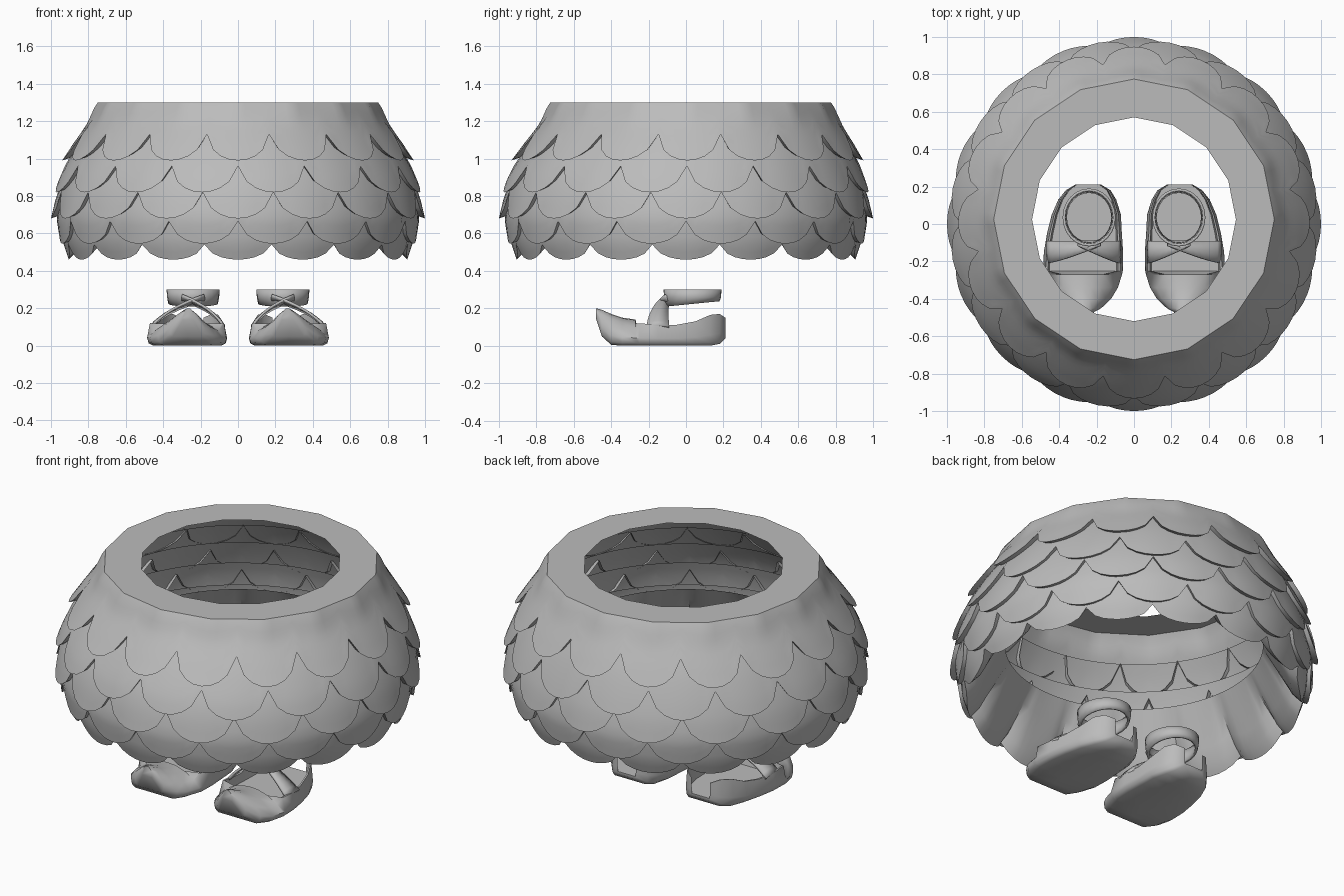
import bpy, bmesh, math

if "Cube" in bpy.data.objects:
    bpy.data.objects.remove(bpy.data.objects["Cube"])

grey = bpy.data.materials.new("soft grey")
grey.diffuse_color = (0.5, 0.5, 0.5, 1)
grey.use_nodes = True
grey.node_tree.nodes["Principled BSDF"].inputs["Base Color"].default_value = grey.diffuse_color


def finish(name, verts, faces, angle=40):
    me = bpy.data.meshes.new(name)
    me.from_pydata(verts, [], faces)
    bm = bmesh.new()
    bm.from_mesh(me)
    bmesh.ops.remove_doubles(bm, verts=bm.verts, dist=0.0005)
    bmesh.ops.recalc_face_normals(bm, faces=bm.faces)
    bm.to_mesh(me)
    bm.free()
    ob = bpy.data.objects.new(name, me)
    bpy.context.collection.objects.link(ob)
    me.materials.append(grey)
    bpy.ops.object.select_all(action='DESELECT')
    ob.select_set(True)
    bpy.context.view_layer.objects.active = ob
    bpy.ops.object.shade_smooth_by_angle(angle=math.radians(angle))
    return ob


def loft(rings, closed=True):
    n = len(rings[0])
    verts = [v for r in rings for v in r]
    faces = []
    for i in range(len(rings) - 1):
        for j in range(n if closed else n - 1):
            k = (j + 1) % n
            faces.append((i * n + j, i * n + k, (i + 1) * n + k, (i + 1) * n + j))
    return verts, faces


# --- skirt ---
PETALS, SEG = 16, 8
N = PETALS * SEG
PROFILE = [(0.46, 0.865), (0.55, 0.915), (0.68, 0.955), (0.8, 0.95), (0.9, 0.93),
           (1.0, 0.895), (1.08, 0.86), (1.18, 0.805), (1.28, 0.765), (1.3, 0.75)]


def body_radius(z):
    for (z0, r0), (z1, r1) in zip(PROFILE, PROFILE[1:]):
        if z <= z1:
            return r0 + (r1 - r0) * (z - z0) / (z1 - z0)
    return PROFILE[-1][1]


def point(j, r, z):
    # the waist sits slightly behind the hem
    a = 2 * math.pi * j / N - math.pi / 2
    shift = 0.025 * min(1, max(0, (z - 0.9) / 0.3))
    return (r * math.cos(a), r * math.sin(a) + shift, z)


def facet(j):
    # sixteen-sided waist with corners at the petal centres
    d = abs((j + SEG / 2) % SEG - SEG / 2) / SEG * 2 * math.pi / PETALS
    half = math.pi / PETALS
    return math.cos(half) / math.cos(half - d)


def petal_row(name, tip, rise, top, bulge, offset, hem=False, waist=False):
    def across(j):
        return ((j + offset + SEG / 2) % SEG - SEG / 2) / (SEG / 2)

    def edge(j):
        return tip + rise * (1 - math.sqrt(max(0, 1 - 0.96 * across(j) ** 2))) / 0.8

    def edge_radius(j):
        return body_radius(edge(j)) + bulge * (1 - 0.6 * across(j) ** 2)

    rings = []
    if hem:
        # smooth inner lining rising from the hem
        for t in (1, 0.66, 0.33, 0.1):
            rings.append([point(j, (edge_radius(j) - 0.03) * (1 - t) + 0.7 * t,
                                (edge(j) + 0.015) * (1 - t) + 0.82 * t) for j in range(N)])
    else:
        # petal edge folded back under the row
        rings.append([point(j, edge_radius(j) - 0.06, edge(j) + 0.02) for j in range(N)])
    steps = 10 if waist else 7
    for i in range(steps + 1):
        t = i / steps
        ring = []
        for j in range(N):
            z = edge(j) + (top - edge(j)) * t
            p = across(j)
            fade = (1 - t) ** (2 if waist else 1)
            r = body_radius(z) + bulge * fade * (1 - 0.6 * p * p)
            if waist:
                f = min(1, max(0, (z - 1.15) / 0.13))
                r *= 1 + (facet(j) - 1) * f
            else:
                r -= 0.022 * t
            ring.append(point(j, r, z))
        rings.append(ring)
    if waist:
        # flat rim around the waist hole
        rings.append([point(j, 0.545 * facet(j), 1.3) for j in range(N)])
    finish(name, *loft(rings))


petal_row("hem_petals", 0.46, 0.08, 0.74, 0.04, 0, hem=True)
petal_row("lower_petals", 0.545, 0.12, 0.88, 0.044, SEG // 2)
petal_row("middle_petals", 0.68, 0.14, 1.02, 0.045, 0)
petal_row("upper_petals", 0.82, 0.14, 1.15, 0.042, SEG // 2)
petal_row("waist_petals", 0.99, 0.14, 1.3, 0.042, 0, waist=True)

# --- shoes: y, centre x, half width, bottom z, rim or top z, covered toe ---
SECTIONS = [(0.21, 0.245, 0.07, 0.04, 0.15, 0), (0.18, 0.245, 0.12, 0.01, 0.17, 0),
            (0.13, 0.25, 0.155, 0, 0.165, 0), (0.05, 0.255, 0.185, 0, 0.13, 0),
            (-0.05, 0.265, 0.2, 0, 0.112, 0), (-0.15, 0.27, 0.212, 0, 0.112, 0),
            (-0.25, 0.273, 0.213, 0, 0.12, 0), (-0.27, 0.275, 0.211, 0, 0.14, 1),
            (-0.34, 0.278, 0.192, 0, 0.15, 1), (-0.4, 0.275, 0.153, 0.005, 0.17, 1),
            (-0.45, 0.27, 0.095, 0.05, 0.192, 1), (-0.48, 0.265, 0.035, 0.14, 0.2, 1)]


def section(y, cx, w, z0, top, covered):
    h = top - z0
    if covered:
        half = [(0.82, z0), (0.96, z0 + 0.1 * h), (1, z0 + 0.3 * h), (0.82, z0 + 0.58 * h),
                (0.52, z0 + 0.84 * h), (0.25, z0 + 0.97 * h)]
    else:
        half = [(0.85, z0), (0.96, z0 + 0.1 * h), (1, z0 + 0.35 * h), (0.93, top),
                (0.88, top), (0.84, 0.055)]
    mid = top if covered else 0.055
    pts = [(0, z0)] + half + [(0, mid)] + [(-x, z) for x, z in reversed(half)]
    return [(cx + x * w, y, z) for x, z in pts]


def mirror(verts, s):
    return [(s * x, y, z) for x, y, z in verts]


def thicken(ob, amount):
    mod = ob.modifiers.new("thickness", 'SOLIDIFY')
    mod.thickness = amount
    mod.offset = 0


def bezier(a, b, c, t):
    return tuple((1 - t) ** 2 * p + 2 * t * (1 - t) * q + t * t * r for p, q, r in zip(a, b, c))


for s, side in ((1, "right"), (-1, "left")):
    rings = [section(*q) for q in SECTIONS]
    n = len(rings[0])
    verts, faces = loft(rings)
    faces += [tuple(range(n)), tuple(range(len(verts) - n, len(verts)))]
    finish(side + "_shoe", mirror(verts, s), faces, 50)

    # ankle band
    rings = []
    for z, k in ((0.225, 0.93), (0.26, 0.98), (0.3, 1.0)):
        rings.append([(0.24 + 0.135 * k * math.cos(a), 0.035 + 0.148 * k * math.sin(a),
                       z + (0.015 * math.sin(a) if z < 0.25 else 0))
                      for a in [2 * math.pi * i / 24 for i in range(24)]])
    verts, faces = loft(rings)
    thicken(finish(side + "_ankle_band", mirror(verts, s), faces), 0.014)

    # crossed straps rising from the sides to the front of the band
    for name, x, mid, end in (("inner", 0.075, 0.13, 0.3), ("outer", 0.465, 0.38, 0.18)):
        rows = []
        for i in range(9):
            t = i / 8
            front = bezier((x, -0.21, 0.10), (mid, -0.2, 0.2), (end, -0.115, 0.27), t)
            back = bezier((x, -0.09, 0.10), (mid, -0.1, 0.19), (end, -0.09, 0.24), t)
            rows.append([front, tuple((p + q) / 2 + o for p, q, o in
                                      zip(front, back, (0, 0, 0.006))), back])
        verts, faces = loft(rows, closed=False)
        thicken(finish(side + "_" + name + "_strap", mirror(verts, s), faces), 0.014)
